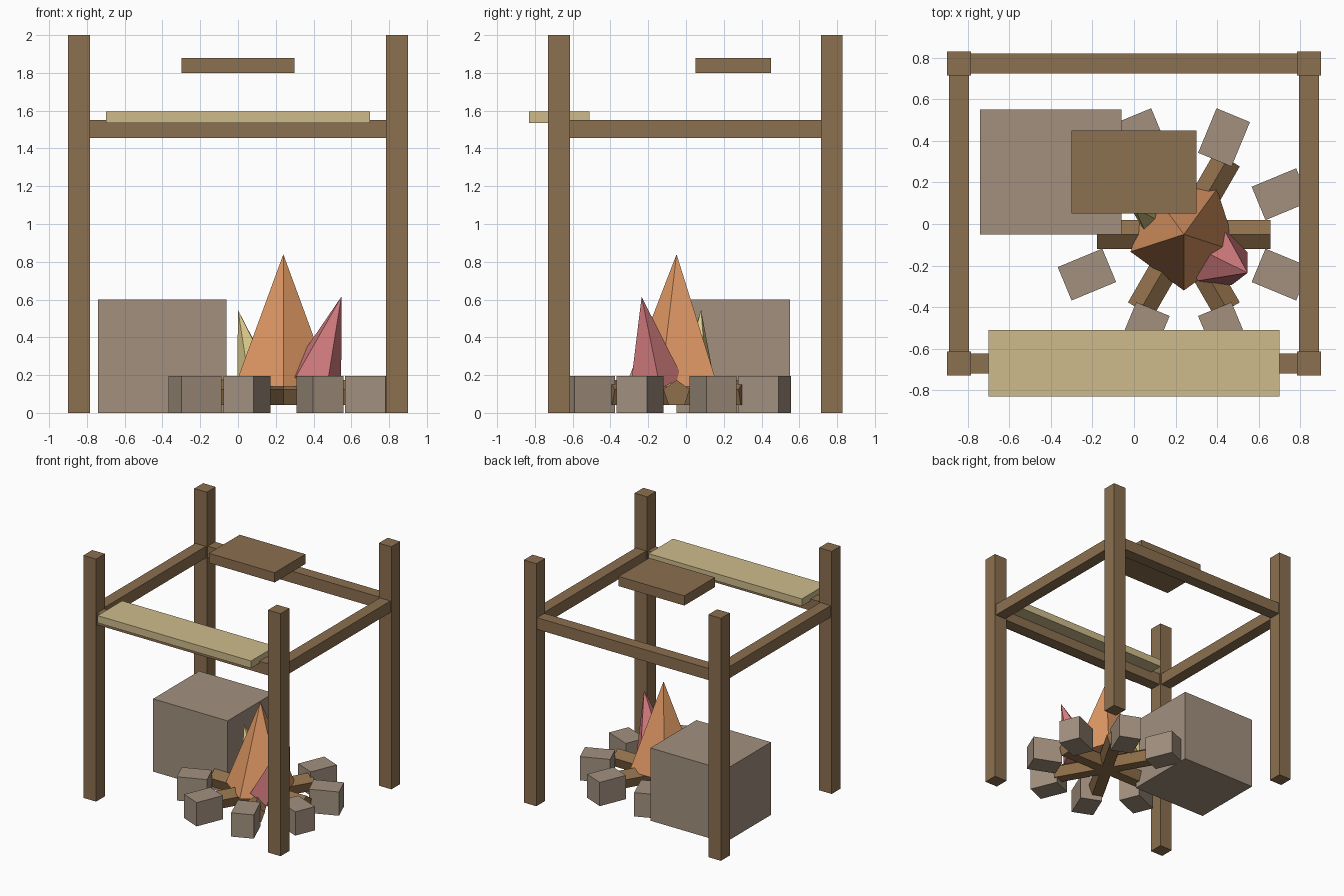
import bpy, bmesh
from math import radians, cos, sin, pi
from mathutils import Vector, Matrix

if "Cube" in bpy.data.objects:
    bpy.data.objects.remove(bpy.data.objects["Cube"])


def material(name, rgb):
    m = bpy.data.materials.new(name)
    m.diffuse_color = (*rgb, 1)
    m.use_nodes = True
    m.node_tree.nodes["Principled BSDF"].inputs["Base Color"].default_value = m.diffuse_color
    return m


WOOD = material("wood", (0.26, 0.16, 0.08))
LOG = material("log_wood", (0.28, 0.16, 0.07))
STRAW = material("straw", (0.62, 0.50, 0.26))
STONE = material("stone", (0.36, 0.28, 0.21))
ORANGE = material("orange_flame", (0.75, 0.32, 0.13))
RED = material("red_flame", (0.65, 0.20, 0.21))
YELLOW = material("yellow_flame", (0.72, 0.60, 0.26))


def finish(name, bm, mat):
    me = bpy.data.meshes.new(name)
    bmesh.ops.recalc_face_normals(bm, faces=bm.faces[:])
    bm.to_mesh(me)
    bm.free()
    me.materials.append(mat)
    ob = bpy.data.objects.new(name, me)
    bpy.context.collection.objects.link(ob)
    return ob


def box(name, centre, size, mat, turn=0.0):
    bm = bmesh.new()
    bmesh.ops.create_cube(bm, size=1, matrix=Matrix.Diagonal((*size, 1)))
    ob = finish(name, bm, mat)
    ob.location = centre
    ob.rotation_euler.z = turn
    return ob


def prism(name, start, end, r1, r2, first, mat):
    """Five-sided cone or cylinder from start to end, first corner at an angle."""
    start, end = Vector(start), Vector(end)
    axis = end - start
    tilt = Vector((0, 0, 1)).rotation_difference(axis).to_matrix()
    ring = [tilt @ Vector((cos(first + k * 2 * pi / 5), sin(first + k * 2 * pi / 5), 0))
            for k in range(5)]
    bm = bmesh.new()
    a = [bm.verts.new(start + v * r1) for v in ring]
    bm.faces.new(a)
    if r2:
        b = [bm.verts.new(end + v * r2) for v in ring]
        bm.faces.new(b)
        for k in range(5):
            bm.faces.new((a[k], a[k - 1], b[k - 1], b[k]))
    else:
        tip = bm.verts.new(end)
        for k in range(5):
            bm.faces.new((a[k], a[k - 1], tip))
    return finish(name, bm, mat)


# Frame: four posts joined by four beams
FRONT, BACK, SIDE = -0.672, 0.772, 0.842
for yn, y in (("front", FRONT), ("back", BACK)):
    for xn, x in (("left", -SIDE), ("right", SIDE)):
        box(f"{yn}_{xn}_post", (x, y, 1), (0.115, 0.115, 2), WOOD)
    box(f"{yn}_beam", (0, y, 1.503), (1.57, 0.096, 0.096), WOOD)
for xn, x in (("left", -SIDE), ("right", SIDE)):
    box(f"{xn}_beam", (x, 0.05, 1.503), (0.096, 1.33, 0.096), WOOD)

# Shelf plank, floating board and large block
box("straw_plank", (0, -0.67, 1.565), (1.4, 0.32, 0.06), STRAW)
box("upper_board", (0, 0.25, 1.84), (0.6, 0.4, 0.08), WOOD)
box("stone_block", (-0.4, 0.25, 0.3), (0.68, 0.6, 0.6), STONE)

# Fire ring stones
FX, FY = 0.24, -0.05
for k in range(8):
    a = radians(22.5 + 45 * k)
    box(f"ring_stone_{k + 1}", (FX + 0.505 * cos(a), FY + 0.505 * sin(a), 0.098),
        (0.232, 0.174, 0.196), STONE, a)

# Three crossed logs with a ridge on top
for k in range(3):
    log = prism(f"log_{k + 1}", (-0.418, 0, 0), (0.418, 0, 0), 0.073, 0.073, pi, LOG)
    log.location = (FX, FY, 0.102)
    log.rotation_euler.z = radians(60 * k)

# Flames
prism("main_flame", (FX, FY, 0.14), (FX, FY, 0.84), 0.27, 0, radians(270), ORANGE)
prism("red_side_flame", (0.405, -0.165, 0.17), (0.547, -0.235, 0.615), 0.15, 0,
      radians(10), RED)
prism("yellow_side_flame", (0.10, 0.05, 0.16), (0.0, 0.08, 0.545), 0.108, 0,
      radians(248), YELLOW)
